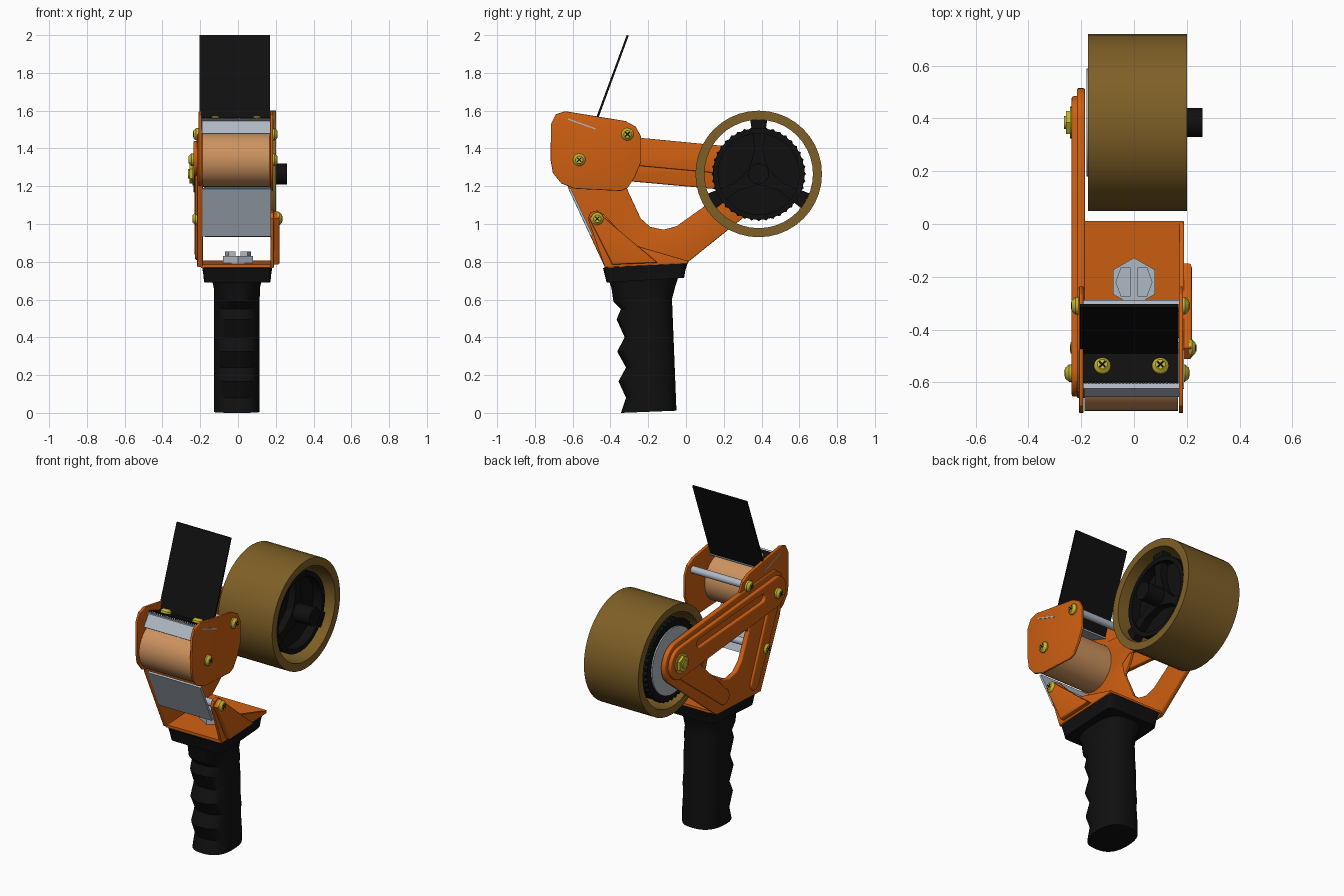
import bpy, bmesh, math
from mathutils import Matrix, Vector

cube = bpy.data.objects.get("Cube")
if cube:
    bpy.data.objects.remove(cube)
made = []


def material(name, *rgb):
    m = bpy.data.materials.new(name)
    m.use_nodes = True
    m.diffuse_color = (*rgb, 1)
    m.node_tree.nodes["Principled BSDF"].inputs["Base Color"].default_value = (*rgb, 1)
    return m


ORANGE = material("orange_paint", 0.62, 0.115, 0.006)
BLACK = material("black_plastic", 0.005, 0.005, 0.005)
BROWN = material("brown_tape", 0.21, 0.115, 0.02)
TAN = material("tan_roller", 0.61, 0.29, 0.117)
STEEL = material("light_steel", 0.43, 0.48, 0.55)
BRASS = material("yellow_brass", 0.55, 0.46, 0.03)


def finish(name, mesh, mat):
    mesh.materials.clear()
    mesh.materials.append(mat)
    ob = bpy.data.objects.new(name, mesh)
    bpy.context.collection.objects.link(ob)
    made.append(ob)
    return ob


def from_bmesh(name, bm, mat):
    bmesh.ops.recalc_face_normals(bm, faces=bm.faces)
    mesh = bpy.data.meshes.new(name)
    bm.to_mesh(mesh)
    bm.free()
    return finish(name, mesh, mat)


def prism(name, loops, depth, mat, origin, u, v, bevel=0.0):
    """Extrude filled 2D loops (outline, then holes) evenly about origin."""
    cu = bpy.data.curves.new(name + "_outline", "CURVE")
    cu.dimensions = "2D"
    cu.fill_mode = "BOTH"
    cu.extrude = depth / 2 - bevel
    cu.bevel_depth = bevel
    cu.bevel_resolution = 2
    cu.offset = -bevel
    for loop in loops:
        sp = cu.splines.new("POLY")
        sp.points.add(len(loop) - 1)
        for p, (a, b) in zip(sp.points, loop):
            p.co = (a, b, 0, 1)
        sp.use_cyclic_u = True
    tmp = bpy.data.objects.new(name + "_outline", cu)
    bpy.context.collection.objects.link(tmp)
    dg = bpy.context.evaluated_depsgraph_get()
    mesh = bpy.data.meshes.new_from_object(tmp.evaluated_get(dg))
    bpy.data.objects.remove(tmp)
    bm = bmesh.new()
    bm.from_mesh(mesh)
    bmesh.ops.remove_doubles(bm, verts=bm.verts, dist=0.0002)
    u, v = Vector(u).normalized(), Vector(v).normalized()
    frame = Matrix((u, v, u.cross(v))).transposed().to_4x4()
    bm.transform(Matrix.Translation(origin) @ frame)
    return from_bmesh(name, bm, mat)


def side(name, loops, x0, x1, mat, bevel=0.0):
    """Plate lying in the side (y, z) plane between two x positions."""
    return prism(name, loops, x1 - x0, mat, ((x0 + x1) / 2, 0, 0), (0, 1, 0), (0, 0, 1), bevel)


def cyl(name, p0, p1, r, mat, r2=None, n=28):
    p0, p1 = Vector(p0), Vector(p1)
    bm = bmesh.new()
    bmesh.ops.create_cone(bm, cap_ends=True, segments=n, radius1=r,
                          radius2=r if r2 is None else r2, depth=(p1 - p0).length)
    turn = (p1 - p0).to_track_quat("Z", "Y").to_matrix().to_4x4()
    bm.transform(Matrix.Translation((p0 + p1) / 2) @ turn)
    return from_bmesh(name, bm, mat)


def loft(name, rows, mat, cx, tilt, n=32):
    """Skin rounded rings: z, front y, back y, half width, squareness."""
    bm = bmesh.new()
    rings = []
    for z, yf, yb, hw, e in rows:
        ring = []
        for i in range(n):
            t = 2 * math.pi * (i + 0.5) / n
            c, s = math.cos(t), math.sin(t)
            x = math.copysign(abs(c) ** (2 / e), c) * hw
            y = math.copysign(abs(s) ** (2 / e), s) * (yb - yf) / 2 + (yf + yb) / 2
            ring.append(bm.verts.new((cx + x, y, z + tilt * (y - yf))))
        rings.append(ring)
    for a, b in zip(rings, rings[1:]):
        for i in range(n):
            bm.faces.new((a[i], a[(i + 1) % n], b[(i + 1) % n], b[i]))
    bm.faces.new(rings[0])
    bm.faces.new(rings[-1])
    return from_bmesh(name, bm, mat)


def arc(c, r, a0, a1, n=16):
    return [(c[0] + r * math.cos(a0 + (a1 - a0) * i / n),
             c[1] + r * math.sin(a0 + (a1 - a0) * i / n)) for i in range(n + 1)]


def circle(c, r, n=40):
    return arc(c, r, 0, 2 * math.pi, n)[:-1]


def capsule(c1, r1, c2, r2):
    dy, dz = c2[0] - c1[0], c2[1] - c1[1]
    a, b = math.atan2(dz, dy), math.acos((r1 - r2) / math.hypot(dy, dz))
    return arc(c1, r1, a + b, a + 2 * math.pi - b) + arc(c2, r2, a - b, a + b)


def screw(name, pos, normal, r):
    """Domed screw head with a thin dark cross."""
    p, w = Vector(pos), Vector(normal).normalized()
    cyl(name + "_rim", p, p + w * 0.012, r, BRASS, n=20)
    cyl(name + "_dome", p + w * 0.012, p + w * 0.026, r, BRASS, r * 0.6, n=20)
    u = w.orthogonal().normalized()
    v = w.cross(u)
    a, b = r * 0.5, r * 0.1
    cross = [(a, -b), (a, b), (b, b), (b, a), (-b, a), (-b, b),
             (-a, b), (-a, -b), (-b, -b), (-b, -a), (b, -a), (b, -b)]
    prism(name + "_cross", [cross], 0.004, BLACK, p + w * 0.026, u, v)


HUB, ROLL, TOP, LOW = (0.385, 1.265), (-0.565, 1.34), (-0.31, 1.475), (-0.47, 1.028)

# Handle with finger grooves, and its square collar
crests = [(0.66, -0.39), (0.59, -0.385), (0.55, -0.345), (0.495, -0.368), (0.4, -0.325),
          (0.325, -0.365), (0.24, -0.318), (0.167, -0.358), (0.08, -0.318), (0.0, -0.345)]
rows = [(z, y, -0.05 - 0.04 * z, 0.121, 2.5) for z, y in crests]
rows[0] = (0.66, -0.395, -0.055, 0.123, 2.6)
loft("handle_grip", [(0.705, -0.41, -0.04, 0.135, 3)] + rows, BLACK, -0.006, 0.04)
loft("handle_collar", [(0.69, -0.42, -0.01, 0.176, 14), (0.73, -0.43, -0.003, 0.18, 14),
                       (0.768, -0.44, 0.01, 0.186, 14)], BLACK, -0.004, 0.06)

# Base tray and its slotted bolt
side("base_tray", [[(-0.43, 0.768), (0.012, 0.795), (0.012, 0.808), (-0.43, 0.785)]],
     -0.195, 0.187, ORANGE)
cyl("base_bolt", (0, -0.22, 0.79), (0, -0.22, 0.83), 0.092, STEEL, n=6)
for sx in (-1, 1):
    prism("bolt_slot_half", [[(0.014, -0.055), (0.05, -0.055), (0.07, 0),
                             (0.05, 0.055), (0.014, 0.055)]],
          0.025, STEEL, (0, -0.22, 0.842), (sx, 0, 0), (0, 1, 0))

# Matching head plates on both sides
head = [(-0.715, 1.53), (-0.69, 1.58), (-0.64, 1.597), (-0.32, 1.545), (-0.265, 1.515),
        (-0.237, 1.46), (-0.237, 1.33), (-0.27, 1.25), (-0.31, 1.19), (-0.345, 1.175),
        (-0.59, 1.187), (-0.66, 1.215), (-0.705, 1.27), (-0.717, 1.34)]
side("head_plate_left", [head], 0.17, 0.186, ORANGE, 0.004)
side("head_plate_right", [head], -0.208, -0.192, ORANGE, 0.004)

# Large triangular arm frame on the right
outline = [(-0.66, 1.35), (-0.635, 1.43), (-0.57, 1.478), (-0.25, 1.457)]
outline += arc(HUB, 0.13, math.radians(85), math.radians(-53))
outline += [(0.0, 0.79), (-0.43, 0.772), (-0.62, 1.18)]
hole = [(-0.27, 1.31), (-0.33, 1.27), (-0.31, 1.18), (-0.24, 1.03), (-0.19, 0.985),
        (-0.12, 0.97), (-0.05, 0.988), (0.05, 1.06), (0.25, 1.2), (0.24, 1.25), (0.19, 1.267)]
side("arm_frame", [outline, hole], -0.216, -0.186, ORANGE, 0.006)
side("upper_arm_ridge", [capsule((-0.56, 1.345), 0.095, HUB, 0.1),
                         capsule((-0.42, 1.36), 0.025, (0.2, 1.32), 0.025)],
     -0.236, -0.205, ORANGE, 0.008)
side("lower_arm_ridge", [capsule(HUB, 0.08, (-0.06, 0.88), 0.045)], -0.23, -0.205, ORANGE, 0.008)
side("leg_ridge", [capsule((-0.54, 1.26), 0.05, (-0.36, 0.85), 0.04)], -0.228, -0.205, ORANGE, 0.008)

# Short bracket on the left
side("left_bracket", [[(-0.52, 1.03), (-0.505, 1.062), (-0.47, 1.072), (-0.435, 1.05),
                       (-0.28, 0.89), (0.01, 0.805), (0.01, 0.79), (-0.43, 0.77)]],
     0.172, 0.19, ORANGE, 0.004)
side("left_bracket_ridge", [[(-0.512, 1.03), (-0.47, 1.066), (-0.43, 1.03), (-0.15, 0.795),
                             (-0.39, 0.785)]], 0.18, 0.22, ORANGE, 0.01)

# Roller, cross rods and guide plate
cyl("guide_roller", (-0.187, *ROLL), (0.166, *ROLL), 0.143, TAN, n=48)
cyl("upper_rod", (-0.2, *TOP), (0.18, *TOP), 0.022, STEEL)
cyl("lower_rod", (-0.2, *LOW), (0.18, *LOW), 0.022, STEEL)
side("guide_plate", [[(-0.622, 1.185), (-0.505, 0.935), (-0.493, 0.94), (-0.61, 1.19)]],
     -0.188, 0.175, STEEL)

# Toothed cutter, its mount and the bent black flap
teeth = [(-0.19, 0), (0.17, 0)]
count = 28
for i in range(count):
    x = 0.17 - 0.36 * i / count
    teeth += [(x, 0.082), (x - 0.18 / count, 0.098)]
teeth.append((-0.19, 0.082))
prism("cutter_blade", [teeth], 0.008, STEEL, (0, -0.652, 1.478), (1, 0, 0), (0, 0.055, 0.078))
side("cutter_mount", [[(-0.625, 1.552), (-0.48, 1.5), (-0.478, 1.507), (-0.623, 1.559)]],
     -0.21, 0.189, STEEL)
side("black_flap", [[(-0.602, 1.551), (-0.483, 1.509), (-0.303, 1.998), (-0.314, 2.0),
                     (-0.49, 1.524), (-0.598, 1.563)]], -0.204, 0.169, BLACK)
for i, x in enumerate((-0.12, 0.1)):
    screw(f"flap_screw_{i}", (x, -0.54, 1.542), (0, 0.34, 0.94), 0.032)

# Tape roll
side("tape_roll", [circle(HUB, 0.335), circle(HUB, 0.287)], -0.174, 0.2, BROWN)

# Spoked hub, with a toothed back edge
cog = [(HUB[0] + r * math.cos(math.pi * i / 40), HUB[1] + r * math.sin(math.pi * i / 40))
       for i, r in enumerate([0.25, 0.238] * 40)]
side("hub_back_rim", [cog], -0.172, -0.15, BLACK)
side("hub_wall", [circle(HUB, 0.243), circle(HUB, 0.215)], -0.155, 0.16, BLACK)
cyl("hub_web", (-0.15, *HUB), (0.1, *HUB), 0.23, BLACK)
cyl("hub_back_disc", (-0.18, *HUB), (-0.165, *HUB), 0.205, STEEL, n=40)
cyl("hub_shaft", (-0.15, *HUB), (0.26, *HUB), 0.055, BLACK)
profile = [(0, 0.06), (0.08, 0.035), (0.14, 0.022), (0.24, 0.038), (0.286, 0.045)]
profile += [(r, -w) for r, w in reversed(profile)]
for k in range(3):
    a = math.radians(90 + 120 * k)
    c, s = math.cos(a), math.sin(a)
    side(f"hub_spoke_{k}", [[(HUB[0] + r * c - w * s, HUB[1] + r * s + w * c)
                             for r, w in profile]], 0.09, 0.145, BLACK)

# Axle nut
cyl("axle_washer", (-0.242, *HUB), (-0.19, *HUB), 0.06, BRASS)
cyl("axle_nut", (-0.258, *HUB), (-0.235, *HUB), 0.05, BRASS, n=6)
cyl("axle_tip", (-0.265, *HUB), (-0.25, *HUB), 0.025, BRASS)

# Side screws: name, position, left seat, right seat
for name, spot, xl, xr in (("roller", ROLL, 0.182, -0.235), ("upper_rod", TOP, 0.182, -0.21),
                           ("lower_rod", LOW, 0.208, -0.214)):
    screw(name + "_screw_left", (xl, *spot), (1, 0, 0), 0.033)
    screw(name + "_screw_right", (xr, *spot), (-1, 0, 0), 0.033)

# Smooth rounded surfaces, keep edges crisp
bpy.ops.object.select_all(action="DESELECT")
for ob in made:
    ob.select_set(True)
bpy.context.view_layer.objects.active = made[0]
bpy.ops.object.shade_smooth_by_angle(angle=math.radians(32))
